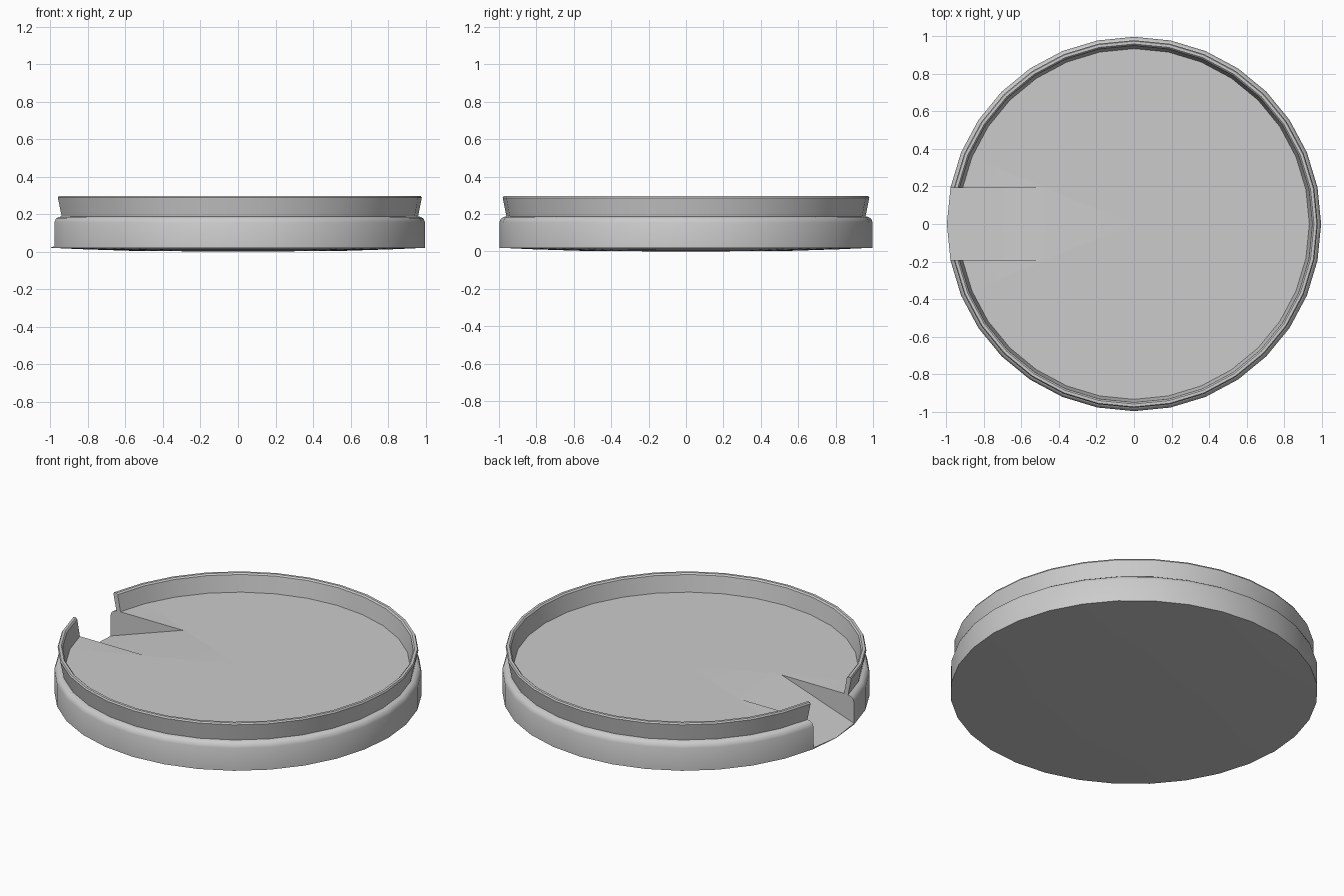
import bpy, bmesh, math

if "Cube" in bpy.data.objects:
    bpy.data.objects.remove(bpy.data.objects["Cube"])

SIDES = 32


def new_object(name, bm):
    bmesh.ops.recalc_face_normals(bm, faces=bm.faces)
    mesh = bpy.data.meshes.new(name)
    bm.to_mesh(mesh)
    bm.free()
    obj = bpy.data.objects.new(name, mesh)
    bpy.context.collection.objects.link(obj)
    return obj


def lathe(name, profile):
    bm = bmesh.new()
    verts = [bm.verts.new((r, 0, z)) for r, z in profile]
    edges = [bm.edges.new(p) for p in zip(verts, verts[1:])]
    bmesh.ops.spin(bm, geom=verts + edges, cent=(0, 0, 0), axis=(0, 0, 1),
                   angle=math.tau, steps=SIDES, use_duplicate=False)
    bmesh.ops.remove_doubles(bm, verts=bm.verts, dist=0.0005)
    return new_object(name, bm)


def prism(name, outline, half_width):
    bm = bmesh.new()
    face = bm.faces.new([bm.verts.new((x, -half_width, z)) for x, z in outline])
    ext = bmesh.ops.extrude_face_region(bm, geom=[face])
    moved = [v for v in ext["geom"] if isinstance(v, bmesh.types.BMVert)]
    bmesh.ops.translate(bm, verts=moved, vec=(0, 2 * half_width, 0))
    return new_object(name, bm)


# Shallow tray: slightly domed underside, rounded body, groove, flared rim, flat floor
tray = lathe("tray", [
    (0, 0.0), (0.54, 0.003), (0.82, 0.012), (0.998, 0.02),
    (0.998, 0.155), (0.99, 0.175), (0.975, 0.185), (0.96, 0.187),
    (0.98, 0.287), (0.975, 0.296), (0.96, 0.296), (0.952, 0.288),
    (0.935, 0.19), (0, 0.19)])

# Sloping entry ramp cut through the rim on the left
cutter = prism("ramp_cutter", [(-0.5, 0.19), (-1.1, -0.013),
                               (-1.1, 0.5), (-0.5, 0.5)], 0.192)
cutter.hide_render = True
cutter.hide_set(True)

cut = tray.modifiers.new("ramp", "BOOLEAN")
cut.operation = "DIFFERENCE"
cut.solver = "EXACT"
cut.object = cutter

# Bake the cut, then smooth the gentle edges
bpy.ops.object.select_all(action="DESELECT")
tray.select_set(True)
bpy.context.view_layer.objects.active = tray
bpy.ops.object.modifier_apply(modifier=cut.name)
bpy.data.objects.remove(cutter)
bpy.ops.object.shade_smooth_by_angle(angle=math.radians(35))
